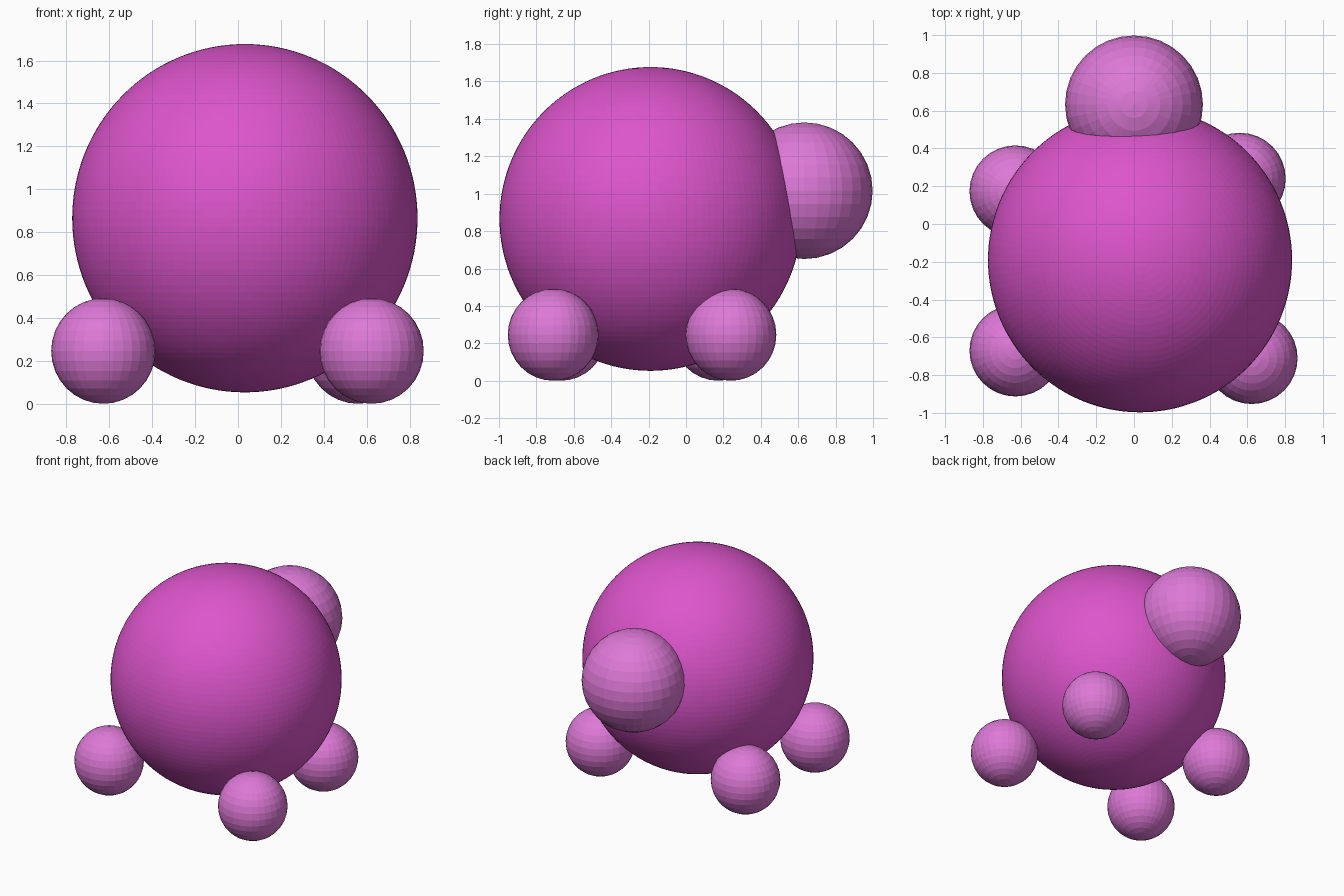
import bpy

if "Cube" in bpy.data.objects:
    bpy.data.objects.remove(bpy.data.objects["Cube"])


def make_material(name, color):
    mat = bpy.data.materials.new(name)
    mat.diffuse_color = (*color, 1.0)
    mat.use_nodes = True
    mat.node_tree.nodes["Principled BSDF"].inputs["Base Color"].default_value = mat.diffuse_color
    return mat


def add_ball(name, center, radii, segments, mat):
    """Flat-faced UV sphere with its poles along z."""
    bpy.ops.mesh.primitive_uv_sphere_add(
        segments=segments, ring_count=segments // 2, radius=1.0, location=center)
    ball = bpy.context.object
    ball.name = name
    ball.scale = radii
    bpy.ops.object.transform_apply(location=False, rotation=False, scale=True)
    ball.data.materials.append(mat)
    return ball


magenta = make_material("magenta", (0.72, 0.09, 0.60))
pink = make_material("light pink", (0.73, 0.19, 0.68))

# Large finely divided body
add_ball("body", (0.032, -0.19, 0.865), (0.805, 0.807, 0.812), 128, magenta)

# Coarser head on the back side
add_ball("head", (0.0, 0.633, 1.016), (0.365, 0.365, 0.365), 32, pink)

# Four feet, placed slightly unevenly
FOOT_R = 0.243
feet = {
    "front_left_foot": (-0.628, -0.67),
    "front_right_foot": (0.623, -0.71),
    "back_left_foot": (-0.628, 0.173),
    "back_right_foot": (0.56, 0.24),
}
for name, (x, y) in feet.items():
    add_ball(name, (x, y, FOOT_R + 0.003), (FOOT_R, FOOT_R, FOOT_R + 0.003), 32, pink)
